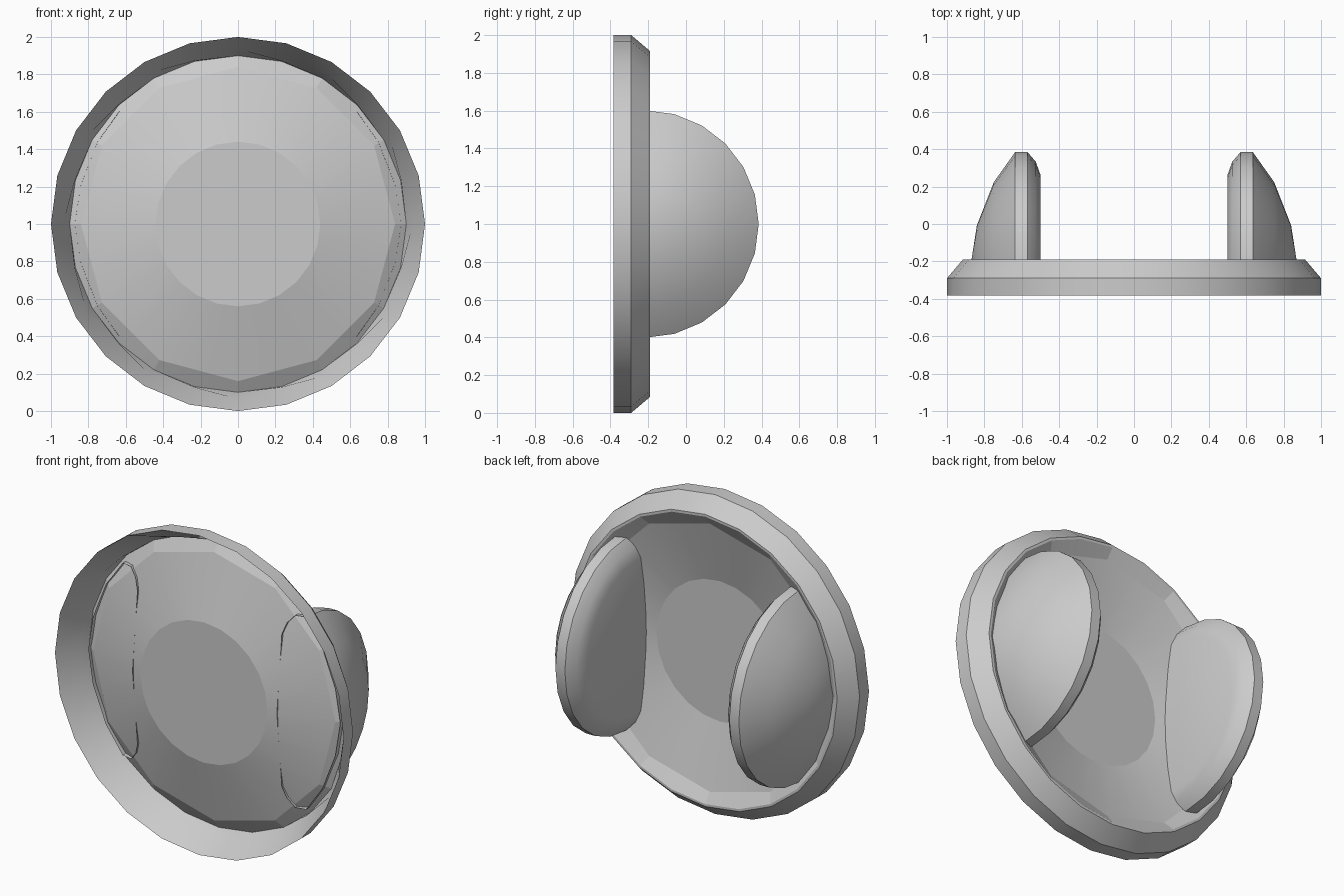
import bpy, bmesh
from math import sin, cos, pi, radians, hypot

cube = bpy.data.objects.get("Cube")
if cube:
    bpy.data.objects.remove(cube, do_unlink=True)

mat = bpy.data.materials.new("light_grey")
mat.use_nodes = True
grey = (0.6, 0.6, 0.6, 1)
mat.diffuse_color = grey
mat.node_tree.nodes["Principled BSDF"].inputs["Base Color"].default_value = grey

SIDES = 24
CENTRE_Z = 1.0


def finish(name, bm, angle=30):
    bmesh.ops.recalc_face_normals(bm, faces=bm.faces)
    mesh = bpy.data.meshes.new(name)
    bm.to_mesh(mesh)
    bm.free()
    mesh.materials.append(mat)
    ob = bpy.data.objects.new(name, mesh)
    bpy.context.collection.objects.link(ob)
    bpy.ops.object.select_all(action='DESELECT')
    ob.select_set(True)
    bpy.context.view_layer.objects.active = ob
    bpy.ops.object.shade_smooth_by_angle(angle=radians(angle))


def lathe(name, profile, closed, angle):
    """Turn (radius, y, coarse) around the y axis; coarse rings have half the sides."""
    bm = bmesh.new()
    rings = []
    for r, y, coarse in profile:
        ring = []
        for i in range(SIDES):
            a = 2 * pi * i / SIDES
            k = r * cos(2 * pi / SIDES) if coarse and i % 2 else r
            ring.append(bm.verts.new((k * cos(a), y, CENTRE_Z + k * sin(a))))
        rings.append(ring)
    pairs = list(zip(rings, rings[1:]))
    if closed:
        pairs.append((rings[-1], rings[0]))
    else:
        bm.faces.new(rings[0])
    for a, b in pairs:
        for i in range(SIDES):
            j = (i + 1) % SIDES
            bm.faces.new((a[i], a[j], b[j], b[i]))
    finish(name, bm, angle)


# Outer rim with a bevelled back, a narrow back lip and a sloping inner wall
BACK_Y, CREASE_Y = -0.19, -0.235
lathe("outer_rim", [(1, -0.383, False), (1, -0.29, False), (0.915, BACK_Y, False),
                    (0.9, BACK_Y, False), (0.935, CREASE_Y, True)], True, 30)

# Thin shallow dish with a flat centre and a turned-back edge
DISH_R, DISH_Y, CREASE_R = 0.44, -0.337, 0.84
lathe("dish", [(DISH_R, DISH_Y, False), (CREASE_R, CREASE_Y, True),
               (0.9, BACK_Y, False)], False, 10)


def dish_depth(x, z):
    t = (hypot(x, z - CENTRE_Z) - DISH_R) / (CREASE_R - DISH_R)
    return DISH_Y + max(t, 0) * (CREASE_Y - DISH_Y)


# Domed half-round side lugs, rooted in the dish
LUG_Y = -0.217
lug_profile = [(0.5, 0), (0.5, 0.48), (0.525, 0.55), (0.57, 0.602),
               (0.635, 0.602), (0.75, 0.44), (0.84, 0.21), (0.873, 0)]
for name, side in (("left_lug", 1), ("right_lug", -1)):
    bm = bmesh.new()
    verts = [bm.verts.new((side * x, LUG_Y, CENTRE_Z + r)) for x, r in lug_profile]
    edges = [bm.edges.new(p) for p in zip(verts, verts[1:])]
    # The half turn passes through the back
    bmesh.ops.spin(bm, geom=verts + edges, cent=(0, LUG_Y, CENTRE_Z),
                   axis=(-1, 0, 0), angle=pi, steps=SIDES // 2)
    bmesh.ops.remove_doubles(bm, verts=bm.verts, dist=0.0005)
    # Carry the cut edge down through the dish
    border = [e for e in bm.edges if e.is_boundary]
    for v in bmesh.ops.extrude_edge_only(bm, edges=border)["geom"]:
        if isinstance(v, bmesh.types.BMVert):
            v.co.y = min(LUG_Y, dish_depth(v.co.x, v.co.z) - 0.008)
    finish(name, bm)
